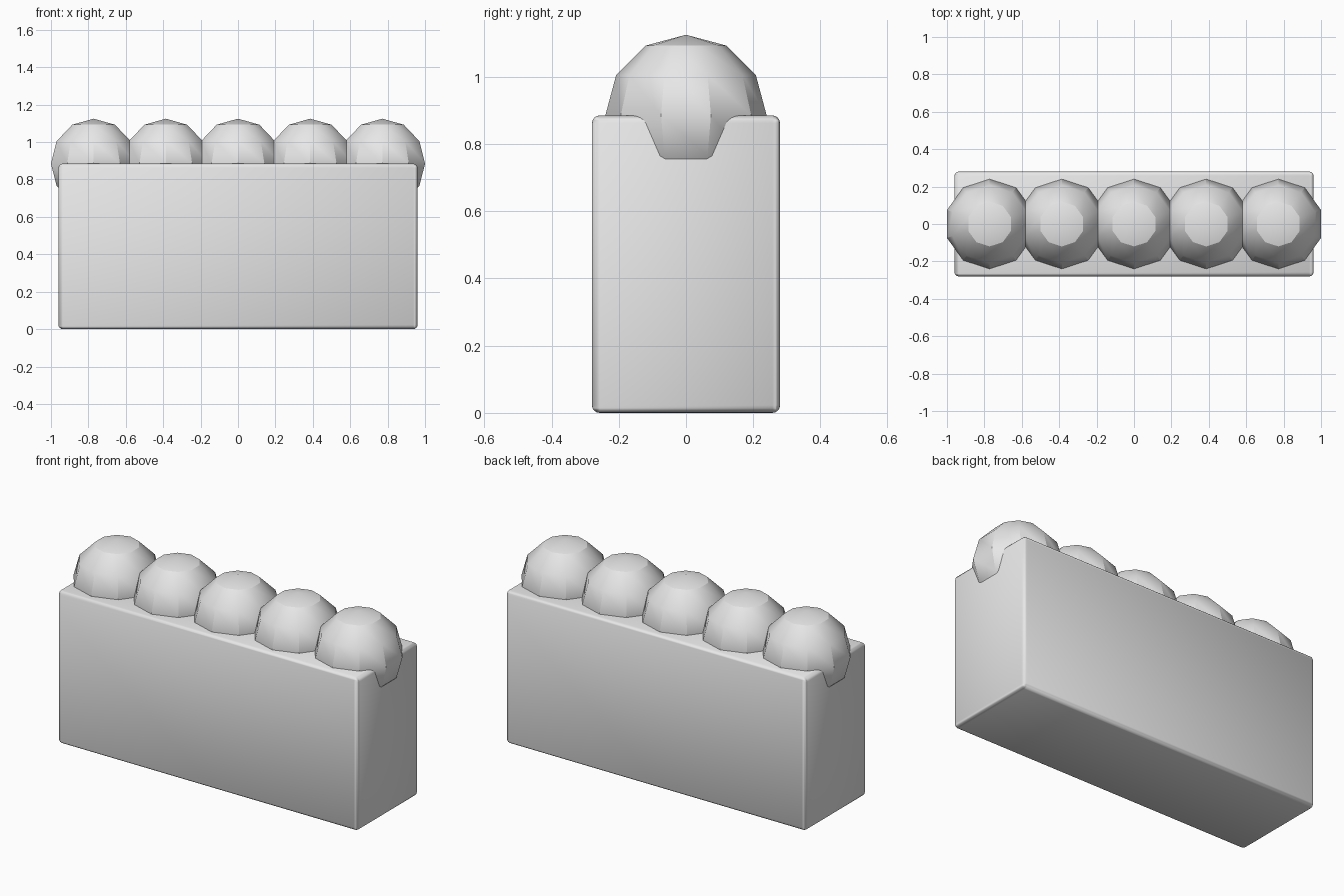
import bpy
import math

old = bpy.data.objects.get("Cube")
if old:
    bpy.data.objects.remove(old, do_unlink=True)

# Single grey colour
grey = bpy.data.materials.new("light_grey")
grey.use_nodes = True
colour = (0.8, 0.8, 0.8, 1.0)
grey.diffuse_color = colour
grey.node_tree.nodes["Principled BSDF"].inputs["Base Color"].default_value = colour

HEIGHT = 0.885


def finish(name, angle):
    obj = bpy.context.object
    obj.name = name
    obj.data.materials.append(grey)
    bpy.ops.object.shade_smooth_by_angle(angle=math.radians(angle))
    return obj


# Planter box with softly rounded edges
bpy.ops.mesh.primitive_cube_add(size=1, location=(0, 0, HEIGHT / 2))
bpy.context.object.scale = (1.92, 0.56, HEIGHT)
bpy.ops.object.transform_apply(location=False, rotation=False, scale=True)
bevel = bpy.context.object.modifiers.new("rounded_edges", "BEVEL")
bevel.width = 0.023
bevel.segments = 4
bevel.harden_normals = True
bpy.ops.object.modifier_apply(modifier=bevel.name)
finish("planter_box", 35)

# Row of faceted bushes, half sunk into the box
for i in range(5):
    bpy.ops.mesh.primitive_uv_sphere_add(
        segments=10, ring_count=6, radius=0.24,
        location=((i - 2) * 0.386, 0, HEIGHT))
    finish(f"bush_{i + 1}", 30)
